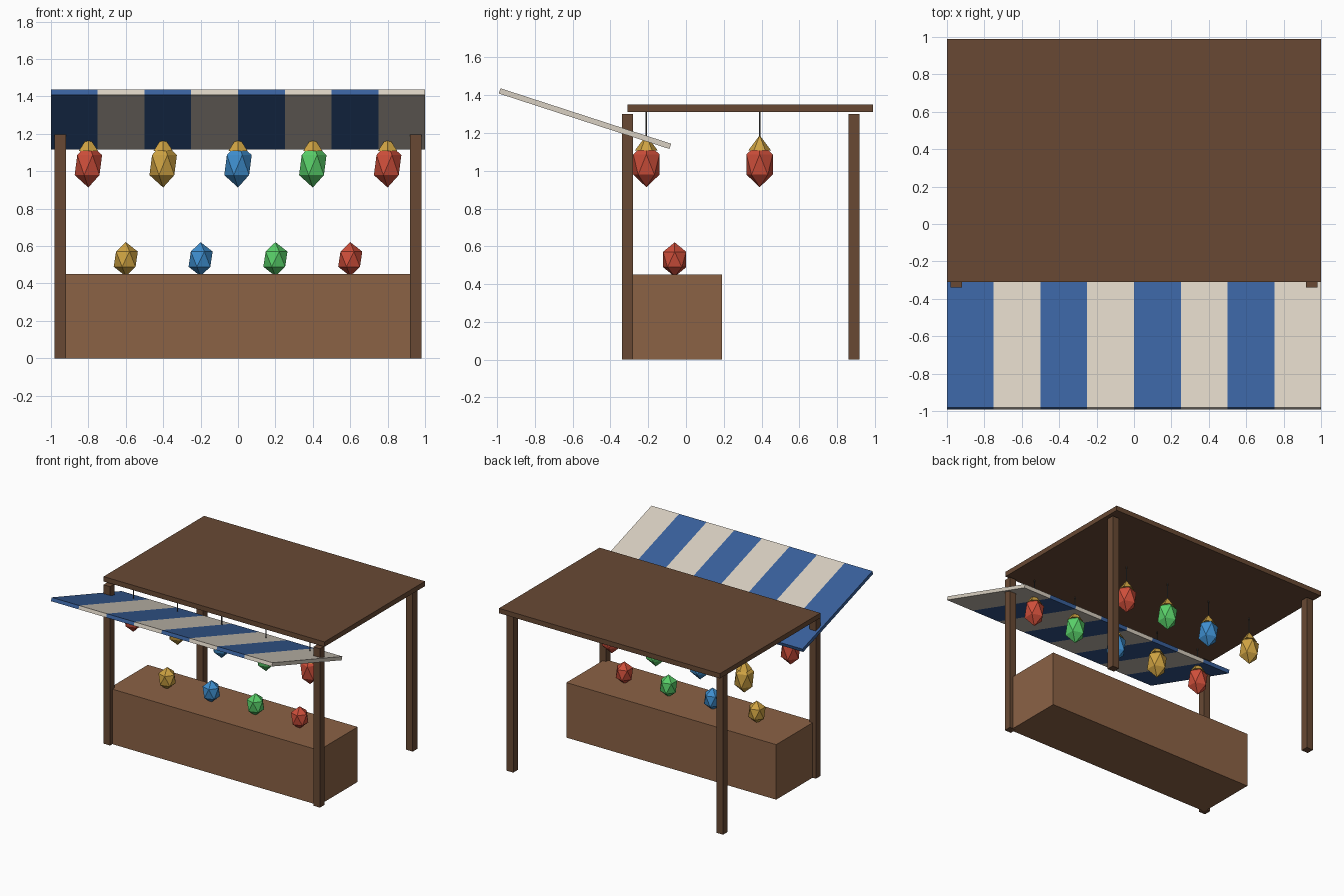
import bpy, bmesh
from math import radians
from mathutils import Matrix, Vector

if "Cube" in bpy.data.objects:
    bpy.data.objects.remove(bpy.data.objects["Cube"], do_unlink=True)


def material(name, r, g, b):
    """Flat material from 0-255 display values, converted to linear."""
    lin = [((c / 255 + 0.055) / 1.055) ** 2.4 for c in (r, g, b)] + [1]
    m = bpy.data.materials.new(name)
    m.use_nodes = True
    m.diffuse_color = lin
    m.node_tree.nodes["Principled BSDF"].inputs["Base Color"].default_value = lin
    return m


DARK_WOOD = material("dark wood", 104, 73, 52)
LIGHT_WOOD = material("light wood", 139, 98, 69)
BLUE_CLOTH = material("blue cloth", 57, 97, 157)
CREAM_CLOTH = material("cream cloth", 217, 208, 194)
RED = material("lantern red", 206, 78, 58)
GOLD = material("lantern gold", 206, 162, 66)
BLUE = material("lantern blue", 62, 142, 206)
GREEN = material("lantern green", 88, 206, 104)
CORD = material("grey cord", 85, 85, 85)
CYCLE = [RED, GOLD, BLUE, GREEN]


def finish(bm, name, mats, loc):
    mesh = bpy.data.meshes.new(name)
    bm.to_mesh(mesh)
    bm.free()
    for m in mats:
        mesh.materials.append(m)
    ob = bpy.data.objects.new(name, mesh)
    ob.location = loc
    bpy.context.collection.objects.link(ob)
    return ob


def box(name, size, loc, mat):
    bm = bmesh.new()
    bmesh.ops.create_cube(bm, size=1, matrix=Matrix.Diagonal((*size, 1)))
    return finish(bm, name, [mat], loc)


def gem(name, radius, half_height, loc, mat):
    """Stretched icosahedron."""
    bm = bmesh.new()
    bmesh.ops.create_icosphere(bm, subdivisions=1, radius=1,
                               matrix=Matrix.Diagonal((radius, radius, half_height, 1)))
    return finish(bm, name, [mat], loc)


def cone(name, sides, r1, r2, depth, loc, mat):
    bm = bmesh.new()
    bmesh.ops.create_cone(bm, cap_ends=True, segments=sides,
                          radius1=r1, radius2=r2, depth=depth)
    return finish(bm, name, [mat], loc)


# Frame, roof and counter
for side, x in (("right", -0.95), ("left", 0.95)):
    for end, y in (("front", -0.31), ("back", 0.89)):
        box(f"{end}_{side}_post", (0.06, 0.06, 1.3), (x, y, 0.65), DARK_WOOD)
box("roof", (2, 1.3, 0.04), (0, 0.34, 1.33), DARK_WOOD)
box("counter", (1.9, 0.5, 0.45), (0, -0.06, 0.225), LIGHT_WOOD)

# Striped awning: one board cut into eight stripes
bm = bmesh.new()
bmesh.ops.create_cube(bm, size=1, matrix=Matrix.Diagonal((2, 0.95, 0.029, 1)))
for i in range(1, 8):
    bmesh.ops.bisect_plane(bm, geom=bm.verts[:] + bm.edges[:] + bm.faces[:],
                           plane_co=Vector((-1 + i * 0.25, 0, 0)), plane_no=Vector((1, 0, 0)))
for f in bm.faces:
    x = f.calc_center_median().x
    f.material_index = min(7, int((x + 1) / 0.25 + 0.001)) % 2
awning = finish(bm, "awning", [BLUE_CLOTH, CREAM_CLOTH], (0, -0.535, 1.276))
awning.rotation_euler.x = radians(-18)

# Hanging lanterns: five in front, four behind, colours in turn
spots = [(-0.8 + 0.4 * i, -0.21) for i in range(5)]
spots += [(-0.8 + 0.4 * i, 0.39) for i in range(4)]
for i, (x, y) in enumerate(spots):
    gem(f"lantern_{i + 1}", 0.082, 0.12, (x, y, 1.033), CYCLE[i % 4])
    cone(f"lantern_cap_{i + 1}", 6, 0.06, 0, 0.08, (x, y, 1.148), GOLD)
    cone(f"lantern_cord_{i + 1}", 6, 0.004, 0.004, 0.13, (x, y, 1.245), CORD)

# Small lanterns on the counter
for i in range(4):
    gem(f"counter_lantern_{i + 1}", 0.072, 0.091,
        (-0.6 + 0.4 * i, -0.06, 0.53), CYCLE[(i + 1) % 4])
